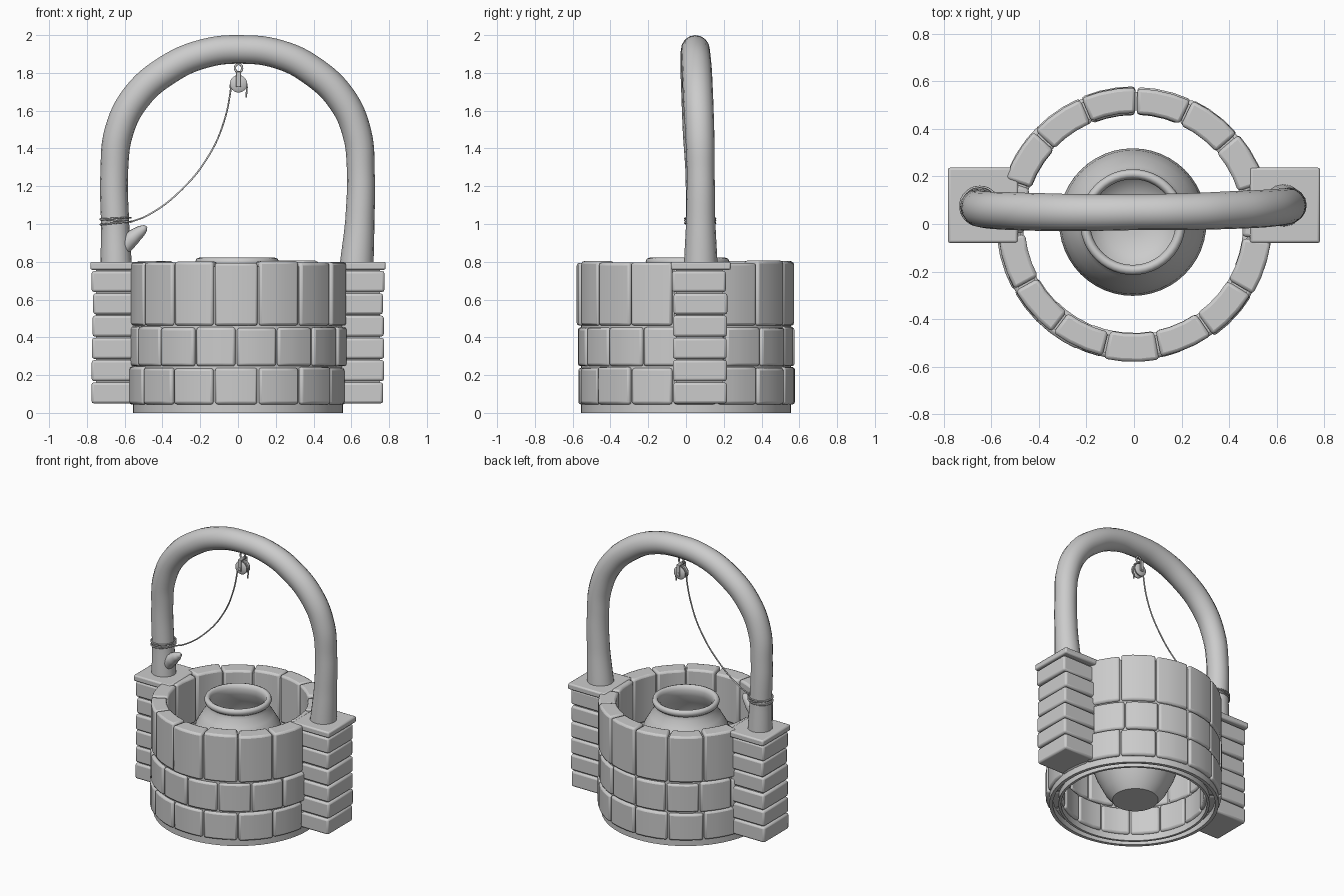
import bpy, bmesh, math, random
from mathutils import Vector

if "Cube" in bpy.data.objects:
    bpy.data.objects.remove(bpy.data.objects["Cube"])

random.seed(4)
stone = bpy.data.materials.new("grey_stone")
stone.diffuse_color = (0.6, 0.6, 0.6, 1)
stone.use_nodes = True
stone.node_tree.nodes["Principled BSDF"].inputs["Base Color"].default_value = stone.diffuse_color


def finish(name, bm, bevel=0, angle=35):
    """Turn a bmesh into a smooth-shaded object, with optional rounded edges."""
    bmesh.ops.recalc_face_normals(bm, faces=bm.faces)
    me = bpy.data.meshes.new(name)
    bm.to_mesh(me)
    bm.free()
    ob = bpy.data.objects.new(name, me)
    bpy.context.collection.objects.link(ob)
    me.materials.append(stone)
    bpy.ops.object.select_all(action='DESELECT')
    ob.select_set(True)
    bpy.context.view_layer.objects.active = ob
    bpy.ops.object.shade_smooth_by_angle(angle=math.radians(angle))
    if bevel:
        mod = ob.modifiers.new("rounded", 'BEVEL')
        mod.width, mod.segments = bevel, 2
        mod.limit_method, mod.angle_limit = 'ANGLE', math.radians(40)
    return ob


def lathe(name, profile, steps=64, closed=False, at=(0, 0, 0), axis='Z', angle=35):
    """Revolve (radius, height) points around z, or around y for wheels."""
    bm = bmesh.new()
    rings = []
    for r, h in profile:
        ring = []
        for i in range(steps):
            a = 2 * math.pi * i / steps
            x, y = r * math.cos(a), r * math.sin(a)
            p = Vector((x, y, h)) if axis == 'Z' else Vector((x, h, y))
            ring.append(bm.verts.new(p + Vector(at)))
        rings.append(ring)
    pairs = list(zip(rings, rings[1:]))
    if closed:
        pairs.append((rings[-1], rings[0]))
    for a, b in pairs:
        for i in range(steps):
            j = (i + 1) % steps
            bm.faces.new((a[i], a[j], b[j], b[i]))
    if not closed:
        bm.faces.new(rings[0])
        bm.faces.new(rings[-1])
    return finish(name, bm, angle=angle)


def tube(name, points, radius, sides=3, resolution=8, cyclic=False):
    """Smooth round tube through (x, y, z, relative radius) points."""
    cu = bpy.data.curves.new(name, 'CURVE')
    cu.dimensions = '3D'
    cu.bevel_depth, cu.bevel_resolution = radius, sides
    cu.resolution_u, cu.use_fill_caps = resolution, True
    sp = cu.splines.new('BEZIER')
    sp.bezier_points.add(len(points) - 1)
    sp.use_cyclic_u = cyclic
    for bp, p in zip(sp.bezier_points, points):
        bp.co, bp.radius = p[:3], p[3] if len(p) > 3 else 1
        bp.handle_left_type = bp.handle_right_type = 'AUTO'
    ob = bpy.data.objects.new(name, cu)
    bpy.context.collection.objects.link(ob)
    cu.materials.append(stone)
    return ob


def course(name, count, first, z0, z1):
    """Ring of slightly uneven curved stones; first = angle of one joint."""
    bm = bmesh.new()
    step = 2 * math.pi / count
    for k in range(count):
        a0 = math.radians(first) + k * step + 0.008
        a1 = a0 + step - 0.016
        ro = 0.574 + random.uniform(-0.006, 0.006)
        ri = 0.462 + random.uniform(-0.005, 0.005)
        top = z1 + random.uniform(-0.006, 0.006)
        cols = []
        for i in range(4):
            a = a0 + (a1 - a0) * i / 3
            c, s = math.cos(a), math.sin(a)
            cols.append([bm.verts.new((r * c, r * s, z))
                         for r, z in ((ri, z0), (ro, z0), (ro, top), (ri, top))])
        for p, q in zip(cols, cols[1:]):
            for i in range(4):
                j = (i + 1) % 4
                bm.faces.new((p[i], p[j], q[j], q[i]))
        bm.faces.new(cols[0])
        bm.faces.new(cols[-1])
    return finish(name, bm, 0.014)


# Well wall: mortar core with a grooved underside, and three stone courses
lathe("mortar_core", [(0.555, 0), (0.555, 0.775), (0.478, 0.775), (0.478, 0),
                      (0.495, 0), (0.495, 0.05), (0.532, 0.05), (0.532, 0)], closed=True)
course("lower_stones", 15, -103, 0.045, 0.24)
course("middle_stones", 16, -91, 0.247, 0.455)
course("upper_stones", 15, -103, 0.462, 0.80)


# Side pillars: six uneven bricks and a cap slab each
def box(bm, x0, x1, y0, y1, z0, z1):
    m = bmesh.ops.create_cube(bm, size=1)["verts"]
    for v in m:
        v.co = (x0 + (v.co.x + 0.5) * (x1 - x0), y0 + (v.co.y + 0.5) * (y1 - y0),
                z0 + (v.co.z + 0.5) * (z1 - z0))


for side, label in ((-1, "left"), (1, "right")):
    bm = bmesh.new()
    for k in range(6):
        out = 0.77 + random.uniform(-0.006, 0.006)
        shift = random.uniform(-0.005, 0.005)
        z = 0.05 + 0.118 * k
        box(bm, *sorted((side * 0.5, side * out)), -0.07 + shift, 0.215 + shift, z, z + 0.111)
    finish(label + "_pillar_bricks", bm, 0.013)
    bm = bmesh.new()
    box(bm, *sorted((side * 0.487, side * 0.782)), -0.08, 0.237, 0.757, 0.80)
    finish(label + "_pillar_cap", bm, 0.01)
    # Mortar joining the bricks
    bm = bmesh.new()
    box(bm, *sorted((side * 0.51, side * 0.752)), -0.052, 0.197, 0.06, 0.77)
    finish(label + "_pillar_core", bm)

# Bent wooden arch
tube("arch", [(-0.645, 0.075, 0.78, 1.08), (-0.65, 0.075, 0.98, 0.97),
              (-0.655, 0.07, 1.28, 0.95), (-0.63, 0.06, 1.49, 1), (-0.54, 0.055, 1.67, 1.03),
              (-0.375, 0.05, 1.815, 1.03), (-0.18, 0.048, 1.902, 1), (0.02, 0.05, 1.924, 0.98),
              (0.22, 0.052, 1.897, 1), (0.395, 0.058, 1.81, 1.03), (0.55, 0.065, 1.66, 1.03),
              (0.63, 0.073, 1.48, 1), (0.65, 0.078, 1.28, 0.95),
              (0.645, 0.078, 1.02, 1), (0.628, 0.078, 0.78, 1.16)], 0.077, 6, 6)

# Branch stub on the left leg
tube("branch_stub", [(-0.61, 0.06, 0.87, 1.1), (-0.56, 0.05, 0.925, 1.1), (-0.515, 0.04, 0.962, 0.8),
                     (-0.49, 0.035, 0.98, 0.45), (-0.481, 0.033, 0.985, 0.05)], 0.038, 4, 5)

# Rope: wraps around the leg, then a sagging run over the pulley
for k, (z, tilt) in enumerate(((1.005, 0.008), (1.018, -0.006), (1.03, 0.004))):
    ring = []
    for i in range(8):
        a = math.pi * i / 4
        ring.append((-0.648 + 0.081 * math.cos(a), 0.075 + 0.081 * math.sin(a),
                     z + tilt * math.cos(a)))
    tube("rope_wrap_%d" % (k + 1), ring, 0.005, 1, 4, True)
tube("rope", [(-0.57, 0.07, 1.01), (-0.48, 0.066, 1.045), (-0.3, 0.06, 1.18), (-0.15, 0.055, 1.37),
              (-0.075, 0.05, 1.54), (-0.04, 0.05, 1.70), (-0.034, 0.05, 1.755), (0.003, 0.05, 1.785),
              (0.04, 0.05, 1.755), (0.044, 0.05, 1.67)], 0.005, 1, 6)

# Grooved pulley wheel with axle, strap and hanging ring
lathe("pulley_wheel", [(0.034, -0.028), (0.046, -0.02), (0.046, -0.014), (0.03, -0.004),
                       (0.03, 0.004), (0.046, 0.014), (0.046, 0.02), (0.034, 0.028)],
      24, at=(0.003, 0.05, 1.742), axis='Y')
lathe("pulley_axle", [(0.011, -0.042), (0.011, 0.042)], 12, at=(0.003, 0.05, 1.742), axis='Y')
bm = bmesh.new()
for y in (0.012, 0.08):
    box(bm, -0.01, 0.016, y, y + 0.008, 1.725, 1.805)
box(bm, -0.01, 0.016, 0.012, 0.088, 1.797, 1.807)
finish("pulley_strap", bm, 0.003)
tube("hanging_ring", [(0.003 + 0.019 * math.cos(a), 0.05, 1.825 + 0.022 * math.sin(a))
                      for a in (0, math.pi / 2, math.pi, 3 * math.pi / 2)], 0.006, 2, 6, True)

# Round clay pot standing inside the well, hollow with a rolled rim
lathe("pot", [(0.15, 0.03), (0.2, 0.09), (0.255, 0.2), (0.295, 0.32), (0.31, 0.44), (0.302, 0.54),
              (0.275, 0.63), (0.235, 0.7), (0.203, 0.745), (0.2, 0.77), (0.215, 0.782),
              (0.222, 0.8), (0.215, 0.817), (0.2, 0.822), (0.187, 0.815), (0.18, 0.79),
              (0.182, 0.75), (0.225, 0.68), (0.272, 0.58), (0.288, 0.45), (0.265, 0.29),
              (0.2, 0.14), (0.13, 0.08), (0.05, 0.07)], 48, at=(-0.005, 0.008, 0), angle=50)
